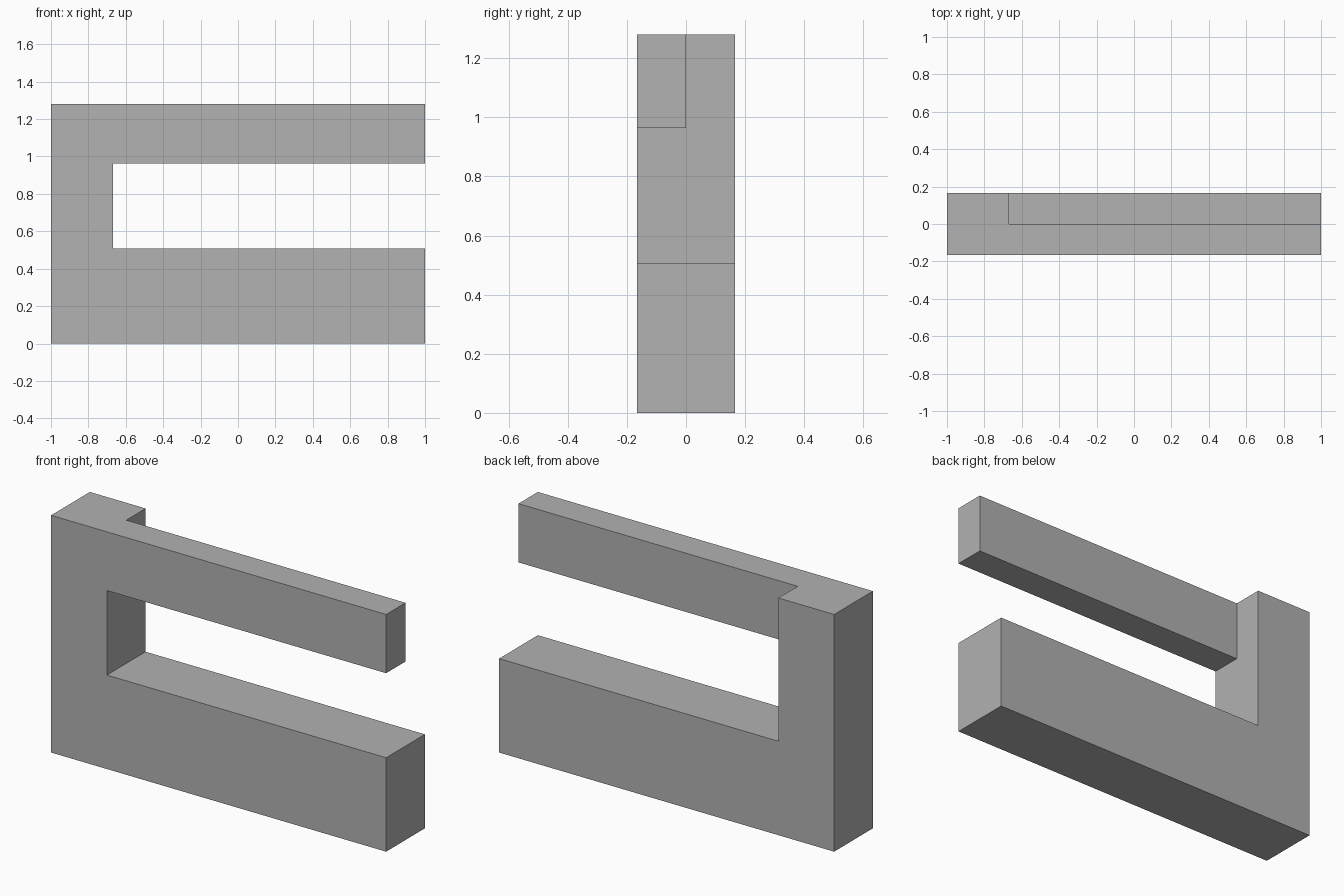
import bpy
import bmesh

cube = bpy.data.objects.get("Cube")
if cube:
    bpy.data.objects.remove(cube, do_unlink=True)

# Main dimensions
LEFT, COLUMN, RIGHT = -1.0, -0.667, 1.0
BASE_TOP, ARM_BOTTOM, TOP = 0.507, 0.963, 1.28
HALF_DEPTH = 0.165

# Single flat colour
grey = bpy.data.materials.new("plain_grey")
grey.use_nodes = True
colour = (0.445, 0.445, 0.445, 1)
grey.diffuse_color = colour
grey.node_tree.nodes["Principled BSDF"].inputs["Base Color"].default_value = colour

bm = bmesh.new()


def front_vert(x, z):
    return bm.verts.new((x, -HALF_DEPTH, z))


def extrude_back(faces):
    """Extrude faces backwards by half the depth and return the new caps."""
    new = bmesh.ops.extrude_face_region(bm, geom=faces)["geom"]
    verts = [g for g in new if isinstance(g, bmesh.types.BMVert)]
    bmesh.ops.translate(bm, verts=verts, vec=(0, HALF_DEPTH, 0))
    return [g for g in new if isinstance(g, bmesh.types.BMFace)]


# Front outline: L-shaped column and base, with the arm joined at the column
joint_low = front_vert(COLUMN, ARM_BOTTOM)
joint_high = front_vert(COLUMN, TOP)
body = bm.faces.new([
    front_vert(LEFT, 0), front_vert(RIGHT, 0), front_vert(RIGHT, BASE_TOP),
    front_vert(COLUMN, BASE_TOP), joint_low, joint_high, front_vert(LEFT, TOP)])
arm = bm.faces.new([
    joint_low, front_vert(RIGHT, ARM_BOTTOM), front_vert(RIGHT, TOP), joint_high])

# Front half carries the arm; back half is only column and base
caps = extrude_back([body, arm])
body_cap = max(caps, key=lambda f: len(f.verts))
extrude_back([body_cap])

# Merge flat neighbouring faces
bmesh.ops.recalc_face_normals(bm, faces=bm.faces[:])
bmesh.ops.dissolve_limit(bm, angle_limit=0.01, verts=bm.verts[:], edges=bm.edges[:])

mesh = bpy.data.meshes.new("bracket_frame")
bm.to_mesh(mesh)
bm.free()
mesh.materials.append(grey)
frame = bpy.data.objects.new("bracket_frame", mesh)
bpy.context.collection.objects.link(frame)
